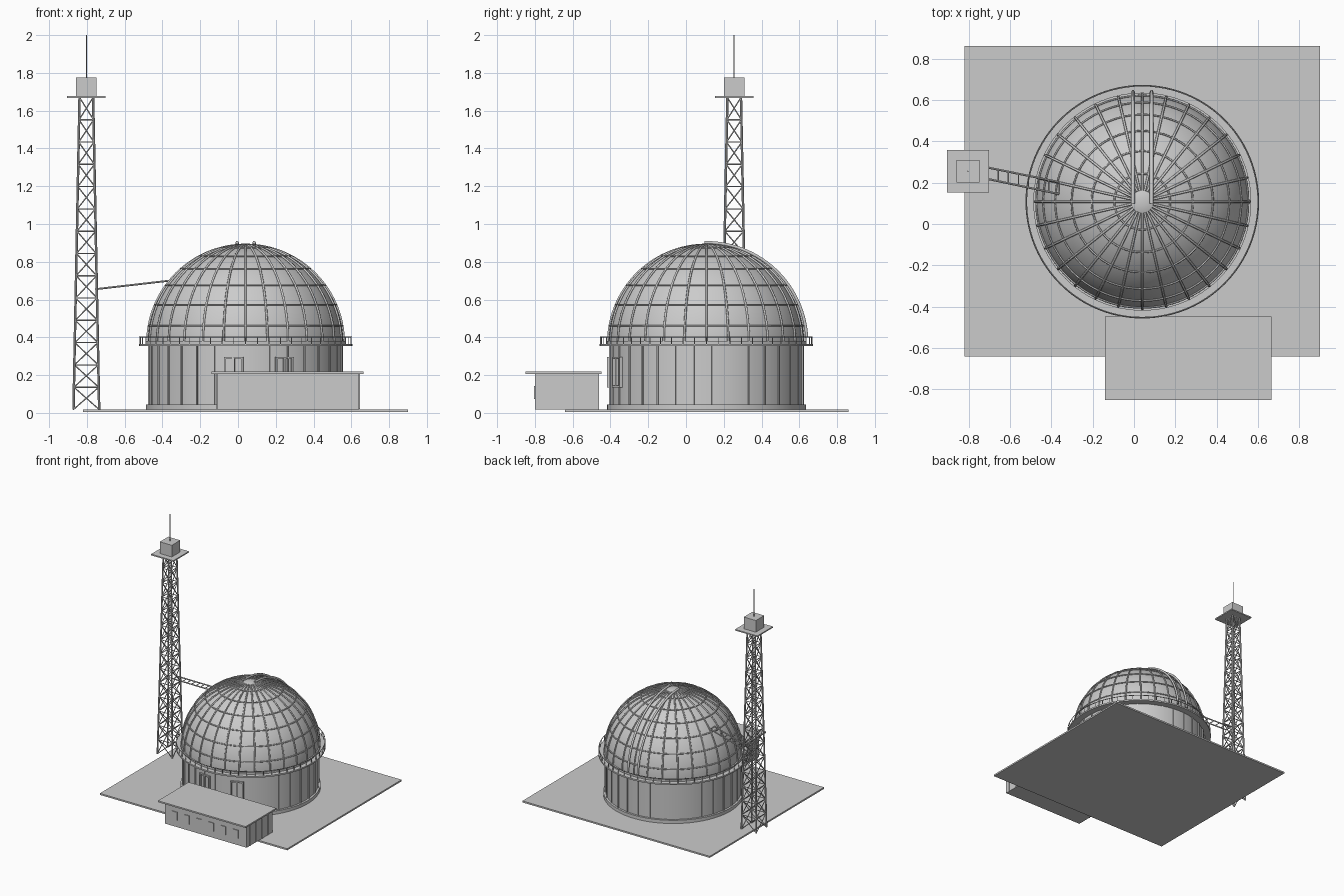
import bpy, bmesh
from math import sin, cos, pi, radians
from mathutils import Vector, Matrix

if "Cube" in bpy.data.objects:
    bpy.data.objects.remove(bpy.data.objects["Cube"])

CX, CY = 0.04, 0.108          # observatory axis
DZ, DR = 0.37, 0.518          # dome spring height and radius


def finish(name, bm, smooth=False):
    bmesh.ops.recalc_face_normals(bm, faces=bm.faces)
    me = bpy.data.meshes.new(name)
    bm.to_mesh(me)
    bm.free()
    ob = bpy.data.objects.new(name, me)
    bpy.context.collection.objects.link(ob)
    if smooth:
        bpy.ops.object.select_all(action='DESELECT')
        ob.select_set(True)
        bpy.context.view_layer.objects.active = ob
        bpy.ops.object.shade_smooth_by_angle(angle=radians(35))
    return ob


def boxes(name, items):
    """items: (min corner, max corner, optional matrix)"""
    bm = bmesh.new()
    for lo, hi, *m in items:
        lo, hi = Vector(lo), Vector(hi)
        mat = Matrix.Translation((lo + hi) / 2) @ Matrix.Diagonal((*(hi - lo), 1))
        bmesh.ops.create_cube(bm, size=1, matrix=(m[0] if m else Matrix()) @ mat)
    return finish(name, bm)


def struts(name, pairs, r, sides=6):
    bm = bmesh.new()
    for a, b in pairs:
        a, b = Vector(a), Vector(b)
        rot = (b - a).to_track_quat('Z', 'Y').to_matrix().to_4x4()
        bmesh.ops.create_cone(bm, cap_ends=True, segments=sides, radius1=r, radius2=r,
                              depth=(b - a).length, matrix=Matrix.Translation((a + b) / 2) @ rot)
    return finish(name, bm, True)


def lathe(name, profile, n=96, closed=True):
    """Spin an (r, z) profile round the observatory axis."""
    bm = bmesh.new()
    vs = [bm.verts.new((CX + r, CY, z)) for r, z in profile]
    es = [bm.edges.new(p) for p in zip(vs, vs[1:] + (vs[:1] if closed else []))]
    bmesh.ops.spin(bm, geom=vs + es, cent=(CX, CY, 0), axis=(0, 0, 1), angle=2 * pi, steps=n)
    bmesh.ops.remove_doubles(bm, verts=bm.verts, dist=1e-5)
    return finish(name, bm, True)


def tubes(name, paths, r, cyclic=False):
    cu = bpy.data.curves.new(name, 'CURVE')
    cu.dimensions, cu.bevel_depth, cu.bevel_resolution, cu.use_fill_caps = '3D', r, 1, True
    for path in paths:
        sp = cu.splines.new('POLY')
        sp.points.add(len(path) - 1)
        sp.use_cyclic_u = cyclic
        for p, co in zip(sp.points, path):
            p.co = (*co, 1)
    ob = bpy.data.objects.new(name, cu)
    bpy.context.collection.objects.link(ob)
    bpy.ops.object.select_all(action='DESELECT')
    ob.select_set(True)
    bpy.context.view_layer.objects.active = ob
    bpy.ops.object.convert(target='MESH')


def polar(r, a, z):
    return (CX + r * cos(a), CY + r * sin(a), z)


def ring(r, z, n=96):
    return [polar(r, 2 * pi * i / n, z) for i in range(n)]


def around(a):
    return Matrix.Translation((CX, CY, 0)) @ Matrix.Rotation(a, 4, 'Z')


# Ground slab
boxes("base_slab", [((-0.82, -0.64, 0.005), (0.90, 0.86, 0.018))])

# Drum wall, plinth and vertical battens
lathe("drum_wall", [(0, 0.018), (0.51, 0.018), (0.51, 0.36), (0, 0.36)], closed=False)
lathe("drum_plinth", [(0.505, 0.018), (0.527, 0.018), (0.527, 0.045), (0.505, 0.045)])
boxes("drum_battens", [((0.505, -0.004, 0.04), (0.517, 0.004, 0.357),
                        around(radians(3.6) + 2 * pi * i / 32)) for i in range(32)])

# Drum window frames
frames = []
for deg in (-66.5, -97):
    m = around(radians(deg))
    frames += [((0.50, s * 0.046 - 0.005, 0.135), (0.523, s * 0.046 + 0.005, 0.295), m) for s in (-1, 0, 1)]
    frames += [((0.50, -0.051, z), (0.523, 0.051, z + 0.01), m) for z in (0.135, 0.287)]
boxes("drum_window_frames", frames)

# Gallery with railing
lathe("gallery_deck", [(0.50, 0.354), (0.565, 0.354), (0.565, 0.366), (0.50, 0.366)])
tubes("gallery_rail", [ring(0.56, 0.403)], 0.003, True)
struts("gallery_posts", [(polar(0.56, 2 * pi * i / 56, 0.362), polar(0.56, 2 * pi * i / 56, 0.403))
                         for i in range(56)], 0.0025)

# Dome shell, ribs and hoops
lathe("dome_shell", [(DR * cos(pi / 2 * i / 32), DZ - 0.005 + (DR + 0.005) * sin(pi / 2 * i / 32))
                     for i in range(33)], 112, False)
lathe("dome_base_ring", [(0.50, 0.362), (0.527, 0.362), (0.527, 0.38), (0.50, 0.38)])


def meridian(a, r, e0, e1, n=28):
    es = [radians(e0 + (e1 - e0) * i / n) for i in range(n + 1)]
    return [polar(r * cos(e), a, DZ + r * sin(e)) for e in es]


tubes("dome_ribs", [meridian(2 * pi * i / 28, 0.521, 0, 84) for i in range(28)], 0.006)
tubes("dome_hoops", [ring(0.521 * cos(radians(e)), DZ + 0.521 * sin(radians(e)))
                     for e in range(10, 80, 13)], 0.0045, True)
lathe("dome_cap", [(0.058, 0.88), (0.055, 0.888), (0.04, 0.893), (0.02, 0.896), (0, 0.897)], 32, False)

# Shutter rails on the back of the dome
tubes("shutter_rails", [[(x + s * 0.045, y, z) for x, y, z in meridian(pi / 2, 0.532, 3, 91)]
                        for s in (-1, 1)], 0.009)

# Annex with roof, windows and side battens
boxes("annex_walls", [((-0.11, -0.80, 0.018), (0.64, -0.46, 0.207))])
boxes("annex_roof", [((-0.14, -0.85, 0.207), (0.665, -0.447, 0.219))])
win = []
for i in range(6):
    x = -0.02 + 0.112 * i
    win += [((x - 0.023, -0.806, 0.073), (x + 0.023, -0.795, 0.143))]
boxes("annex_windows", win)
boxes("annex_battens", [((x - 0.005, y - 0.004, 0.02), (x + 0.005, y + 0.004, 0.205))
                        for x in (-0.11, 0.64) for y in (-0.76, -0.68, -0.60, -0.52)])

# Lattice tower: tapering legs, hoops and cross braces
TX, TY, Z0, Z1, BAYS = -0.803, 0.255, 0.018, 1.67, 14
SIGNS = [(-1, -1), (1, -1), (1, 1), (-1, 1)]


def corner(k, t):
    h = 0.068 + (0.036 - 0.068) * t
    sx, sy = SIGNS[k % 4]
    return (TX + sx * h, TY + sy * h, Z0 + (Z1 - Z0) * t)


struts("tower_legs", [(corner(k, 0), corner(k, 1)) for k in range(4)], 0.0065, 8)
braces = []
for i in range(BAYS):
    a, b = i / BAYS, (i + 1) / BAYS
    for k in range(4):
        braces += [(corner(k, a), corner(k + 1, b)), (corner(k + 1, a), corner(k, b)),
                   (corner(k, b), corner(k + 1, b))]
struts("tower_braces", braces, 0.0033)

# Tower head
boxes("tower_platform", [((TX - 0.102, TY - 0.102, 1.668), (TX + 0.102, TY + 0.102, 1.678))])
boxes("tower_cabin", [((TX - 0.055, TY - 0.055, 1.678), (TX + 0.055, TY + 0.055, 1.775))])
struts("tower_mast", [((TX, TY, 1.77), (TX, TY, 2.0))], 0.003, 8)

# Ladder bridge between tower and dome
A = [Vector((-0.755, y, 0.655)) for y in (0.283, 0.228)]
B = [Vector((-0.363, y, 0.70)) for y in (0.203, 0.145)]
struts("bridge_rails", list(zip(A, B)), 0.005, 8)
struts("bridge_rungs", [(A[0].lerp(B[0], t / 8), A[1].lerp(B[1], t / 8)) for t in range(9)], 0.0035)
